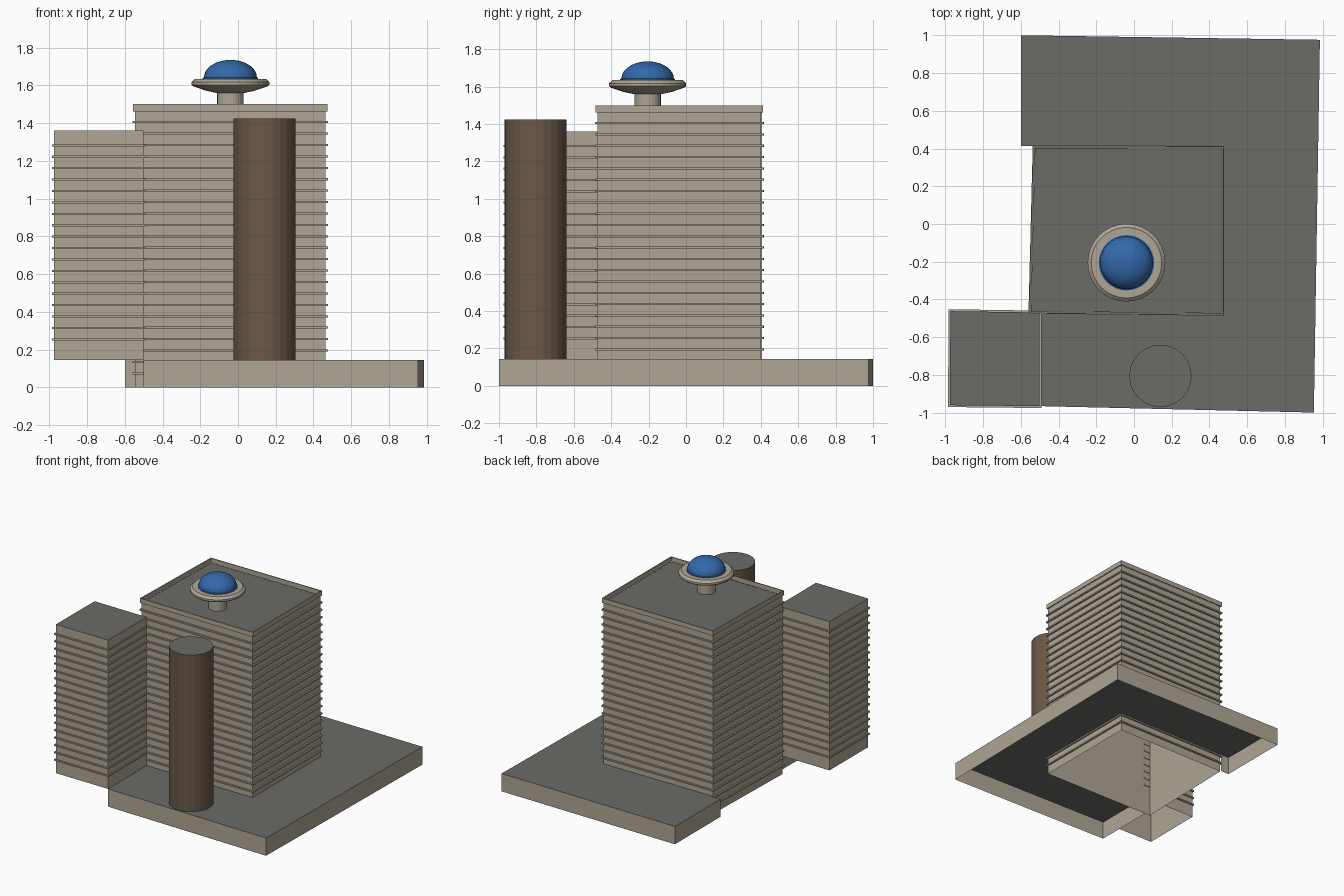
import bpy, bmesh, math
from mathutils import Vector

cube = bpy.data.objects.get("Cube")
if cube:
    bpy.data.objects.remove(cube, do_unlink=True)


def material(name, rgb):
    m = bpy.data.materials.new(name)
    m.use_nodes = True
    m.diffuse_color = (*rgb, 1)
    m.node_tree.nodes["Principled BSDF"].inputs["Base Color"].default_value = (*rgb, 1)
    return m


STONE = material("warm grey stone", (0.43, 0.38, 0.30))
ROOF = material("dark grey roof", (0.145, 0.145, 0.132))
BROWN = material("brown cladding", (0.145, 0.10, 0.064))
BLUE = material("blue dome", (0.032, 0.14, 0.40))


def finish(name, bm, mats):
    mesh = bpy.data.meshes.new(name)
    bm.to_mesh(mesh)
    bm.free()
    obj = bpy.data.objects.new(name, mesh)
    for m in mats:
        mesh.materials.append(m)
    bpy.context.collection.objects.link(obj)
    return obj


def offset(outline, d):
    """Move every edge of a counter-clockwise outline outward by d."""
    pts = [Vector(p) for p in outline]
    result = []
    for i, p in enumerate(pts):
        e1 = (p - pts[i - 1]).normalized()
        e2 = (pts[(i + 1) % len(pts)] - p).normalized()
        n1, n2 = Vector((e1.y, -e1.x)), Vector((e2.y, -e2.x))
        result.append(p + (n1 + n2) * d / (1 + n1.dot(n2)))
    return result


def loop(bm, outline, z):
    return [bm.verts.new((p[0], p[1], z)) for p in outline]


def bridge(bm, a, b, skip=()):
    n = len(a)
    for i in range(n):
        if i not in skip:
            j = (i + 1) % n
            bm.faces.new((a[i], a[j], b[j], b[i]))


def block(name, outline, z0, z1, wall=STONE, skip=()):
    """Walls open at the bottom, with a roof of its own colour."""
    bm = bmesh.new()
    top = loop(bm, outline, z1)
    bridge(bm, loop(bm, outline, z0), top, skip)
    bm.faces.new(top).material_index = 1
    return finish(name, bm, [wall, ROOF])


def ledges(name, outline, first, count, step=0.0605, out=0.012, thick=0.011):
    """Thin bands around the walls, one per floor."""
    bm = bmesh.new()
    for k in range(count):
        z = first + k * step
        outer = offset(outline, out)
        rings = [loop(bm, o, h) for o, h in
                 ((outline, z - thick / 2), (outer, z - thick / 2),
                  (outer, z + thick / 2), (outline, z + thick / 2))]
        for a, b in zip(rings, rings[1:]):
            bridge(bm, a, b)
    return finish(name, bm, [STONE])


def lathe(name, profile, centre, mat, steps):
    bm = bmesh.new()
    verts = [bm.verts.new((r, 0, z)) for r, z in profile]
    edges = [bm.edges.new(p) for p in zip(verts, verts[1:])]
    bmesh.ops.spin(bm, geom=verts + edges, cent=(0, 0, 0), axis=(0, 0, 1),
                   angle=2 * math.pi, steps=steps, use_duplicate=False)
    bmesh.ops.remove_doubles(bm, verts=bm.verts, dist=1e-4)
    bmesh.ops.recalc_face_normals(bm, faces=bm.faces)
    # keep the open shell facing outward
    if sum(f.normal.dot(f.calc_center_median() - Vector((0, 0, profile[0][1]))) for f in bm.faces) < 0:
        bmesh.ops.reverse_faces(bm, faces=bm.faces)
    obj = finish(name, bm, [mat])
    obj.location = (*centre, 0)
    return obj


DECK = 0.145
tower = [(-0.547, -0.463), (0.464, -0.474), (0.464, 0.402), (-0.525, 0.404)]
wing = [(-0.975, -0.96), (-0.5, -0.965), (-0.5, -0.469), (-0.973, -0.462)]

# Podium wraps around the tower; edges against the tower carry no wall
podium = [(-0.5, -0.965), (0.953, -0.999), (0.985, 0.976), (-0.6, 1.0), (-0.6, 0.413),
          (-0.525, 0.413), (-0.525, 0.404), (0.464, 0.402), (0.464, -0.474), (-0.5, -0.465)]
block("podium", podium, 0, DECK, skip=(5, 6, 7, 8))

# Main tower with floor ledges
block("main_tower", tower, 0, 1.462)
ledges("tower_ledges", tower, 0.074, 23)

# Parapet around the tower roof
bm = bmesh.new()
rim_out, rim_in = offset(tower, 0.009), offset(tower, 0.001)
rings = [loop(bm, o, z) for o, z in
         ((rim_in, 1.462), (rim_out, 1.462), (rim_out, 1.5), (rim_in, 1.5), (rim_in, 1.462))]
for a, b in zip(rings, rings[1:]):
    bridge(bm, a, b)
finish("parapet", bm, [STONE])

# Side wing overhanging the podium
block("side_wing", wing, DECK, 1.36)
ledges("wing_ledges", wing, 0.254, 18, out=0.01)

# Round shaft in front
SIDES = 24
circle = [(0.14 + 0.165 * math.cos(2 * math.pi * i / SIDES),
           -0.805 + 0.165 * math.sin(2 * math.pi * i / SIDES)) for i in range(SIDES)]
block("round_shaft", circle, DECK, 1.425, BROWN)

# Rooftop lounge: stem, dish and dome
CENTRE = (-0.04, -0.205)
lathe("dish_stem", [(0.07, 1.462), (0.07, 1.565)], CENTRE, STONE, 32)
dish = [(0.0, 1.56), (0.075, 1.56), (0.13, 1.572), (0.195, 1.594), (0.206, 1.603),
        (0.206, 1.618), (0.187, 1.635), (0.14, 1.635)]
lathe("dish", dish, CENTRE, STONE, 32)
arc = [math.radians(a) for a in range(0, 91, 10)]
dome = [(0.147, 1.632), (0.147, 1.64)]
dome += [(0.14 * math.cos(a), 1.643 + 0.092 * math.sin(a)) for a in arc]
dome_obj = lathe("dome", dome, CENTRE, BLUE, 32)
bpy.ops.object.select_all(action="DESELECT")
dome_obj.select_set(True)
bpy.context.view_layer.objects.active = dome_obj
bpy.ops.object.shade_smooth_by_angle(angle=math.radians(30))
